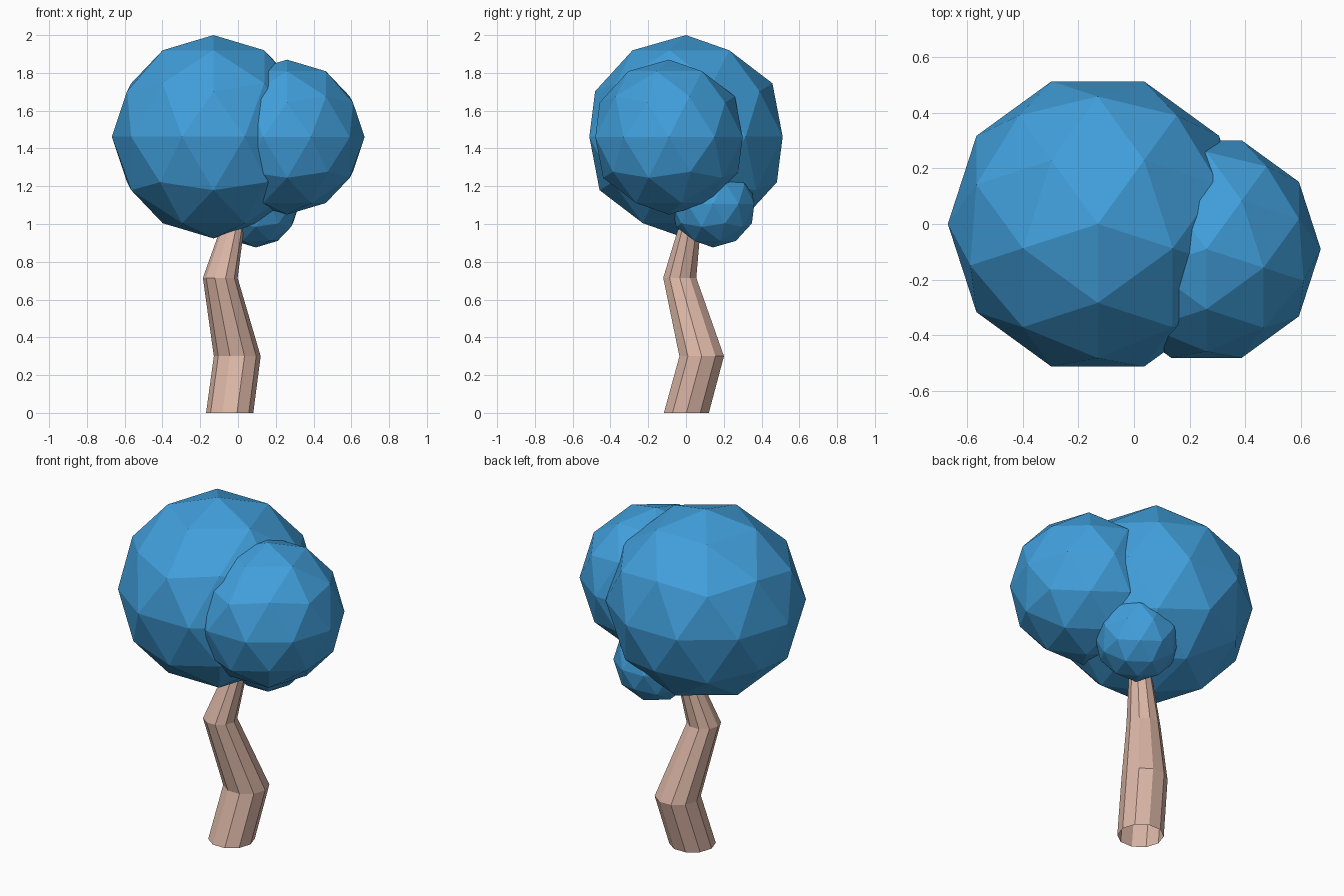
import bpy, bmesh, math

if "Cube" in bpy.data.objects:
    bpy.data.objects.remove(bpy.data.objects["Cube"])


def material(name, color):
    m = bpy.data.materials.new(name)
    m.diffuse_color = color
    m.use_nodes = True
    m.node_tree.nodes["Principled BSDF"].inputs["Base Color"].default_value = m.diffuse_color
    return m


leaf = material("leaf_blue", (0.053, 0.35, 0.72, 1))
bark = material("bark", (0.73, 0.48, 0.39, 1))

# Foliage: faceted balls (centre, radius)
for name, centre, radius in [
    ("foliage_large", (-0.13, 0, 1.462), 0.538),
    ("foliage_medium", (0.26, -0.09, 1.46), 0.41),
    ("foliage_small", (0.095, 0.143, 1.106), 0.23),
]:
    bpy.ops.mesh.primitive_ico_sphere_add(
        subdivisions=2, radius=radius, location=centre, rotation=(0, 0, -math.pi / 2))
    ball = bpy.context.object
    ball.name = name
    ball.data.materials.append(leaf)

# Trunk: crooked ten-sided tube, open at the bottom (x, y, z, radius)
SIDES = 10
sections = [
    (-0.044, 0.002, 0.0, 0.125),
    (-0.004, 0.083, 0.30, 0.124),
    (-0.094, -0.033, 0.715, 0.092),
    (0.0, 0.042, 1.10, 0.048),
]
bm = bmesh.new()
rings = []
for x, y, z, r in sections:
    rings.append([bm.verts.new((x + r * math.cos(2 * math.pi * i / SIDES),
                                y + r * math.sin(2 * math.pi * i / SIDES), z))
                  for i in range(SIDES)])
for low, high in zip(rings, rings[1:]):
    for i in range(SIDES):
        j = (i + 1) % SIDES
        bm.faces.new((low[i], low[j], high[j], high[i]))
mesh = bpy.data.meshes.new("trunk")
bm.to_mesh(mesh)
bm.free()
mesh.materials.append(bark)
trunk = bpy.data.objects.new("trunk", mesh)
bpy.context.collection.objects.link(trunk)
